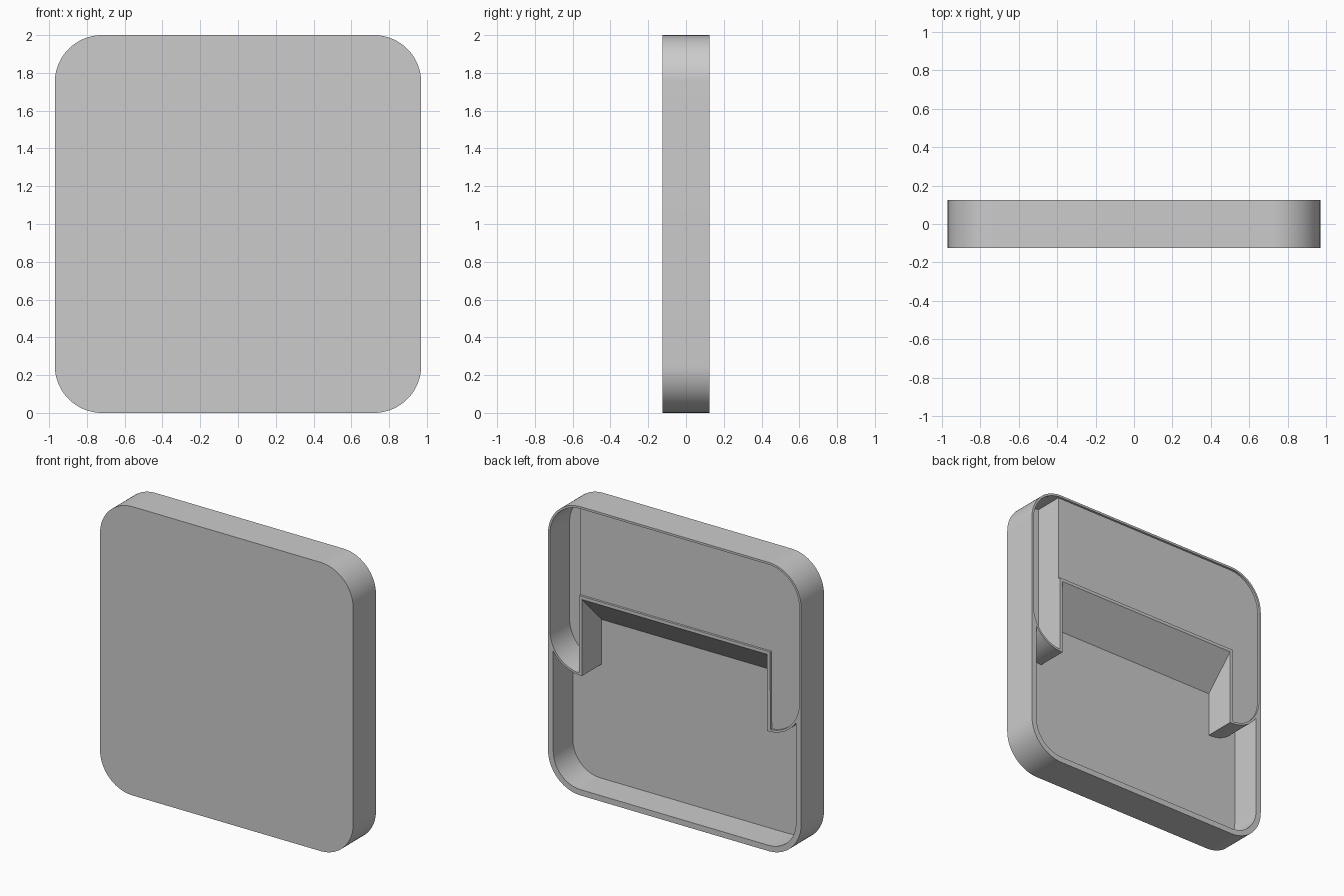
import bpy
import bmesh
from math import cos, sin, radians

cube = bpy.data.objects.get("Cube")
if cube:
    bpy.data.objects.remove(cube)

HALF_W, HEIGHT, BACK, FLOOR = 0.97, 2.0, 0.125, -0.09
R = 0.25                                  # outer corner radius
CX, LEG_Z = HALF_W - R, 1.08              # corner centre, leg curve centre height
LOW_RIM, TOP_RIM, LIP = 0.04, 0.015, 0.022
NOTCH_X, NOTCH_LOW, NOTCH_HIGH = 0.71, 1.14, 1.36
OUT = 0.2                                 # cutters reach past the back

grey = bpy.data.materials.new("plain grey")
grey.use_nodes = True
grey.diffuse_color = (0.6, 0.6, 0.6, 1)
grey.node_tree.nodes["Principled BSDF"].inputs["Base Color"].default_value = grey.diffuse_color


def arc(cx, cz, r, start, end, steps=20):
    angles = [radians(start + (end - start) * i / steps) for i in range(steps + 1)]
    return [(cx + r * cos(a), cz + r * sin(a)) for a in angles]


def mirrored(half):
    """Close a right-hand half outline with its mirror image."""
    return half + [(-x, z) for x, z in reversed(half)]


def prism(name, outline, y0, y1, adjust=None):
    """Extrude an x-z outline along y; adjust may move its corners."""
    bm = bmesh.new()
    rings = [[bm.verts.new((x, y, z)) for x, z in outline] for y in (y0, y1)]
    if adjust:
        for v in bm.verts:
            adjust(v.co)
    n = len(outline)
    bm.faces.new(rings[0])
    bm.faces.new(rings[1][::-1])
    for i in range(n):
        j = (i + 1) % n
        bm.faces.new((rings[0][i], rings[1][i], rings[1][j], rings[0][j]))
    bmesh.ops.recalc_face_normals(bm, faces=bm.faces)
    mesh = bpy.data.meshes.new(name)
    bm.to_mesh(mesh)
    bm.free()
    mesh.materials.append(grey)
    obj = bpy.data.objects.new(name, mesh)
    bpy.context.collection.objects.link(obj)
    return obj


# Rounded square body
body = prism("panel_body", mirrored(
    arc(CX, R, R, -90, 0) + arc(CX, HEIGHT - R, R, 0, 90)), -BACK, BACK)

# Lower pocket, with a notch whose upper wall slopes down to the floor
leg = arc(CX, LEG_Z, R, -32.9, -90)
lower_half = (arc(CX, R, R - LOW_RIM, -90, 0) + leg
              + [(NOTCH_X, LEG_Z - R), (NOTCH_X, NOTCH_LOW)])


def slope_notch(co):
    if co.z > NOTCH_LOW - 0.01 and co.y > FLOOR + 0.01:
        co.z += (NOTCH_HIGH - NOTCH_LOW) * (OUT - FLOOR) / (BACK - FLOOR)


lower_cut = prism("lower_pocket_cutter", mirrored(lower_half), FLOOR, OUT, slope_notch)

# Shallow recess that leaves a thin lip around the raised upper block
r_in = R - TOP_RIM
inner_x = NOTCH_X + LIP
upper_half = ([(inner_x, NOTCH_HIGH + LIP)]
              + [p for p in arc(CX, LEG_Z, r_in, -86.5, 0)]
              + arc(CX, HEIGHT - R, r_in, 0, 90))
recess_cut = prism("upper_recess_cutter", mirrored(upper_half), BACK - TOP_RIM, OUT)

# Deep slot down the left side of the upper block
slot = arc(CX, LEG_Z, r_in, -86.5, 0) + arc(CX, HEIGHT - R, r_in, 0, 86.5)
slot_cut = prism("side_slot_cutter", slot, FLOOR, OUT)

# Cut the body and drop the cutters
bpy.context.view_layer.objects.active = body
body.select_set(True)
for cutter in (lower_cut, recess_cut, slot_cut):
    cutter.hide_render = True
    mod = body.modifiers.new(cutter.name, "BOOLEAN")
    mod.operation, mod.solver, mod.object = "DIFFERENCE", "EXACT", cutter
    bpy.ops.object.modifier_apply(modifier=mod.name)
    bpy.data.objects.remove(cutter)

bpy.ops.object.shade_smooth_by_angle(angle=radians(30))
